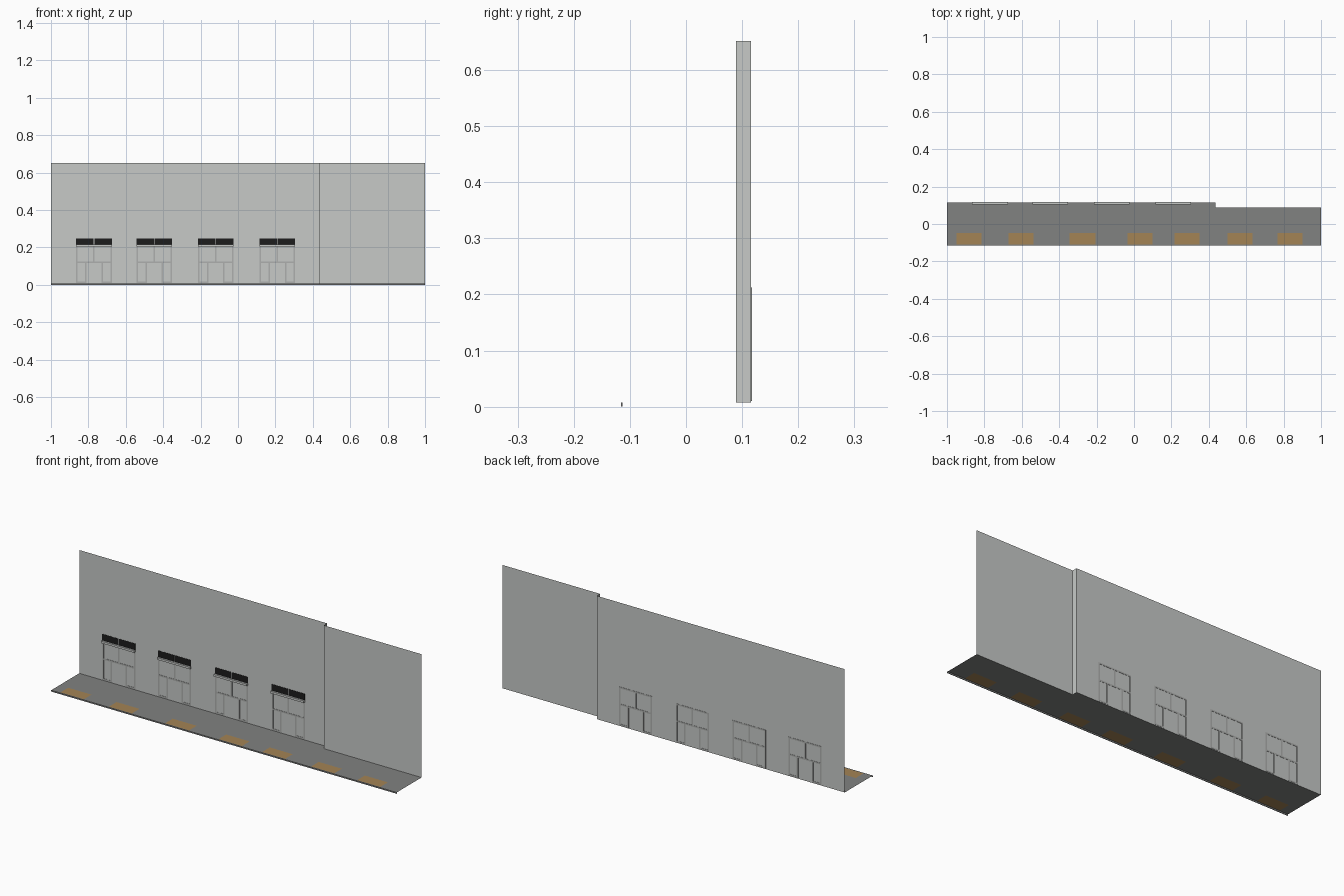
import bpy, bmesh

if "Cube" in bpy.data.objects:
    bpy.data.objects.remove(bpy.data.objects["Cube"])

def mat(name, r, g, b):
    m = bpy.data.materials.new(name)
    m.diffuse_color = (r, g, b, 1)
    m.use_nodes = True
    m.node_tree.nodes["Principled BSDF"].inputs["Base Color"].default_value = m.diffuse_color
    return m

WALL = mat("pale_grey", 0.57, 0.59, 0.575)
PAVE = mat("pavement_grey", 0.22, 0.225, 0.22)
TAN = mat("tan_paving", 0.37, 0.23, 0.09)
BLACK = mat("sign_black", 0.012, 0.012, 0.012)
FRAME = mat("frame_grey", 0.42, 0.43, 0.42)

def finish(name, bm, mats):
    me = bpy.data.meshes.new(name)
    bm.to_mesh(me)
    bm.free()
    ob = bpy.data.objects.new(name, me)
    for m in mats:
        me.materials.append(m)
    bpy.context.collection.objects.link(ob)
    return ob

def sheet(name, us, vs, place, mats, rule=lambda u, v: 0, keep=lambda u, v: True):
    """Flat sheet divided at us and vs; place maps (u, v) to a point."""
    bm = bmesh.new()
    grid = {(i, j): bm.verts.new(place(u, v))
            for i, u in enumerate(us) for j, v in enumerate(vs)}
    for i in range(len(us) - 1):
        for j in range(len(vs) - 1):
            u, v = (us[i] + us[i + 1]) / 2, (vs[j] + vs[j + 1]) / 2
            if keep(u, v):
                f = bm.faces.new([grid[i, j], grid[i + 1, j],
                                  grid[i + 1, j + 1], grid[i, j + 1]])
                f.material_index = rule(u, v)
    loose = [v for v in bm.verts if not v.link_faces]
    bmesh.ops.delete(bm, geom=loose, context='VERTS')
    return finish(name, bm, mats)

def add_box(bm, x0, x1, y0, y1, z0, z1):
    vs = bmesh.ops.create_cube(bm, size=1)['verts']
    for v in vs:
        v.co = (x0 if v.co.x < 0 else x1, y0 if v.co.y < 0 else y1,
                z0 if v.co.z < 0 else z1)

def boxes(name, m, dims):
    bm = bmesh.new()
    for d in dims:
        add_box(bm, *d)
    return finish(name, bm, [m])

STEP, FRONT, BACK, NEAR = 0.435, -0.116, 0.116, 0.089
G, TOP = 0.007, 0.652

# pavement with tan paving patches
patches = [(-0.95, -0.815), (-0.67, -0.537), (-0.345, -0.206), (-0.035, 0.1),
           (0.217, 0.35), (0.5, 0.634), (0.767, 0.9)]
xs = sorted([-1, STEP, 1] + [x for p in patches for x in p])
sheet("pavement", xs, [FRONT, -0.11, -0.047, NEAR, BACK], lambda x, y: (x, y, G),
      [PAVE, TAN],
      lambda x, y: int(-0.11 < y < -0.047 and any(a < x < b for a, b in patches)),
      lambda x, y: not (x > STEP and y > NEAR))

# kerb along the front edge
boxes("kerb", PAVE, [(-1, 1, FRONT, FRONT + 0.003, 0, G)])

# facade: long wall, short return, nearer wall on the right
levels = [G, 0.026, 0.12, 0.276, TOP]
sheet("long_wall", [-1, STEP], [G, TOP], lambda x, z: (x, BACK, z), [WALL])
sheet("return_wall", [BACK, NEAR], levels, lambda y, z: (STEP, y, z), [WALL])
sheet("right_wall", [STEP, 0.53, 0.715, 0.905, 1], levels,
      lambda x, z: (x, NEAR, z), [WALL])

# four shopfronts: frame bars, ledge and sign plate in two halves
W, T = 0.191, 0.008
Z0, ZM, Z1 = 0.01, 0.12, 0.208
for n, x in enumerate((-0.866, -0.543, -0.214, 0.115), 1):
    y = (BACK - 0.0012, BACK + 0.0012)
    def upright(c, z0, z1):
        return (c - T / 2, c + T / 2, *y, z0, z1)
    bars = [(x, x + W, *y, z - T / 2, z + T / 2) for z in (ZM, Z1)]
    bars += [upright(x + W / 2, ZM + T / 2, Z1 - T / 2)]
    for a, b in ((T / 2, 0.052), (W - 0.052, W - T / 2)):
        bars += [upright(x + a, Z0, ZM - T / 2), upright(x + b, Z0, ZM - T / 2)]
        bars += [(x + a + T / 2, x + b - T / 2, *y, Z0, Z0 + T)]
    bars += [upright(x + e, ZM + T / 2, Z1 - T / 2) for e in (T / 2, W - T / 2)]
    boxes(f"shopfront_frame_{n}", FRAME, bars)
    boxes(f"shopfront_ledge_{n}", WALL,
          [(x, x + W, BACK - 0.011, BACK, 0.205, 0.216)])
    mid = x + W / 2
    boxes(f"sign_plate_{n}", BLACK,
          [(a, b, BACK - 0.0015, BACK - 0.0002, 0.216, 0.249)
           for a, b in ((x, mid - 0.002), (mid + 0.002, x + W))])
